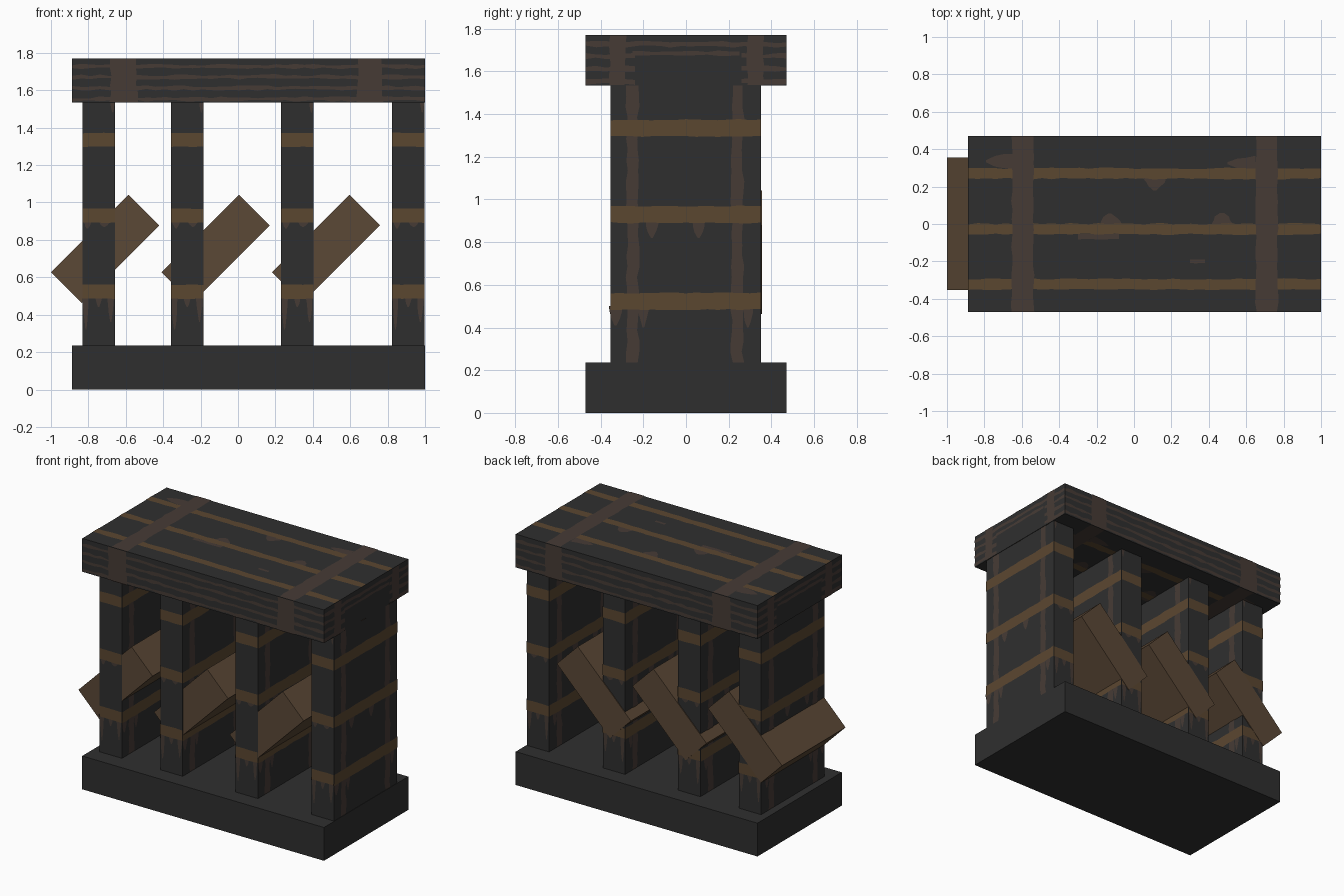
import bpy, bmesh, math, random
from mathutils import Vector, Matrix

if "Cube" in bpy.data.objects:
    bpy.data.objects.remove(bpy.data.objects["Cube"])

random.seed(4)


def material(name, rgb):
    m = bpy.data.materials.new(name)
    m.diffuse_color = (*rgb, 1)
    m.use_nodes = True
    m.node_tree.nodes["Principled BSDF"].inputs["Base Color"].default_value = m.diffuse_color
    return m


DARK = material("charcoal", (0.028, 0.028, 0.028))
RUST = material("rust_brown", (0.105, 0.063, 0.030))
GREY = material("grey_brown", (0.062, 0.044, 0.036))
WOOD = material("plank_brown", (0.105, 0.065, 0.037))
X, Y, Z = Vector((1, 0, 0)), Vector((0, 1, 0)), Vector((0, 0, 1))


def box(name, lo, hi, mat, turn=0):
    """Box from corner to corner, optionally turned about its y axis."""
    lo, hi = Vector(lo), Vector(hi)
    bm = bmesh.new()
    bmesh.ops.create_cube(bm, size=1, matrix=Matrix.Diagonal((*(hi - lo), 1)))
    me = bpy.data.meshes.new(name)
    bm.to_mesh(me)
    bm.free()
    me.materials.append(mat)
    ob = bpy.data.objects.new(name, me)
    ob.location = (lo + hi) / 2
    ob.rotation_euler.y = turn
    bpy.context.collection.objects.link(ob)


class Paint:
    """Thin streaks laid on flat faces, gathered in one object."""

    def __init__(self, name):
        self.name, self.bm = name, bmesh.new()

    def on(self, origin, u, v, n):
        self.frame = (Vector(origin), u, v, n)

    def streak(self, a0, a1, mid, half, mat, upright=False, wobble=0.15, lift=0.002, taper=False):
        o, u, v, n = self.frame
        if upright:
            u, v = v, u
        steps = max(3, round(abs(a1 - a0) / 0.05))
        rows = []
        for i in range(steps + 1):
            t = i / steps
            w = half * (math.sqrt(max(0.02, 1 - t)) if taper else 1)
            p = o + n * lift + u * (a0 + (a1 - a0) * t)
            rows.append([self.bm.verts.new(p + v * (mid + s * w * (1 + random.uniform(-wobble, wobble))))
                         for s in (-1, 1)])
        for (a, b), (c, d) in zip(rows, rows[1:]):
            f = self.bm.faces.new((a, b, d, c))
            f.normal_update()
            if f.normal.dot(n) < 0:
                f.normal_flip()
            f.material_index = 0 if mat is RUST else 1

    def finish(self):
        me = bpy.data.meshes.new(self.name)
        self.bm.to_mesh(me)
        self.bm.free()
        me.materials.append(RUST)
        me.materials.append(GREY)
        bpy.context.collection.objects.link(bpy.data.objects.new(self.name, me))


# Base slab and top slab
box("base_slab", (-0.887, -0.47, 0), (1, 0.47, 0.235), DARK)
box("top_slab", (-0.887, -0.47, 1.535), (1, 0.47, 1.77), DARK)

# Four upright walls with rust bands and drips
FRONT, BACK = -0.354, 0.351
BANDS = (1.335, 0.93, 0.523)
walls = Paint("wall_rust")
for i, cx in enumerate((-0.745, -0.271, 0.317, 0.91)):
    box(f"wall_{i + 1}", (cx - 0.087, FRONT, 0.235), (cx + 0.087, BACK, 1.535), DARK)
    for s in (-1, 1):
        # broad sides
        walls.on((cx + s * 0.087, 0, 0), Y, Z, X * s)
        for z in BANDS:
            walls.streak(FRONT, BACK, z, 0.039, RUST, lift=0.003, wobble=0.08)
        for y in (-0.25, 0.24):
            walls.streak(0.237, 1.533, y, 0.027, GREY, upright=True, wobble=0.25)
            walls.streak(0.5, 0.4, y + 0.05, 0.025, GREY, upright=True, taper=True)
        for y, z in ((-0.16, 0.82), (0.06, 0.82), (-0.33, 0.41)):
            top = 0.9 if z > 0.6 else 0.5
            walls.streak(top, z, y, 0.032, GREY, upright=True, taper=True)
        # narrow ends
        walls.on((cx, FRONT if s < 0 else BACK, 0), X, Z, Y * s)
        for z in BANDS:
            walls.streak(-0.087, 0.087, z, 0.037, RUST, lift=0.003, wobble=0.06)
        for x, z0, z1, w in ((-0.068, 0.5, 0.32, 0.017), (0.065, 0.5, 0.36, 0.018), (0.0, 0.5, 0.44, 0.02),
                             (0.075, 1.533, 1.48, 0.011), (-0.06, 0.9, 0.86, 0.02), (0.03, 0.9, 0.87, 0.03)):
            walls.streak(z0, z1, x, w, GREY, upright=True, taper=True)
walls.finish()

# Top slab: long rust lines crossed by two grey-brown bands
slab = Paint("top_slab_rust")
L, R = -0.887, 1.0
for z, n in ((1.77, Z), (1.535, -Z)):
    slab.on((0, 0, z), X, Y, n)
    for y in (0.27, -0.027, -0.322):
        slab.streak(L, R, y, 0.028, RUST, wobble=0.15)
    for x in (-0.595, 0.71):
        slab.streak(-0.47, 0.47, x, 0.058, GREY, upright=True, lift=0.003, wobble=0.08)
    # patches beside the lines
    for x0, x1, y, w in ((-0.65, -0.79, 0.335, 0.045), (0.65, 0.5, 0.325, 0.04), (-0.3, -0.08, -0.067, 0.014),
                         (0.3, 0.38, -0.2, 0.01)):
        slab.streak(x0, x1, y, w, GREY, taper=abs(x0) == 0.65)
    for x, y0, y1 in ((0.11, 0.245, 0.18), (-0.13, 0.0, 0.055), (0.47, 0.0, 0.06)):
        slab.streak(y0, y1, x, 0.06, GREY, upright=True, taper=True)

# Top slab edges: thin grain lines and wide bands
LINES = (1.727, 1.671, 1.612, 1.553)
for s in (-1, 1):
    slab.on((0, s * 0.47, 0), X, Z, Y * s)
    for z in LINES:
        slab.streak(L, R, z, 0.0095, GREY, wobble=0.6)
    for x, w in ((-0.61, 0.07), (0.705, 0.065)):
        slab.streak(1.536, 1.769, x, w, GREY, upright=True, lift=0.003, wobble=0.1)
    slab.on((R if s > 0 else L, 0, 0), Y, Z, X * s)
    for z in LINES:
        spans = ((-0.47, 0.47),) if z > 1.7 else ((-0.47, -0.24), (0.26, 0.47))
        for a, b in spans:
            slab.streak(a, b, z, 0.011, GREY, wobble=0.5)
    slab.streak(-0.25, 0.25, 1.685, 0.009, GREY, wobble=0.5)
    for y in (-0.32, 0.325):
        slab.streak(1.536, 1.769, y, 0.037, GREY, upright=True, lift=0.003, wobble=0.15)
slab.finish()

# Slanted planks leaning through the gaps
for i, cx in enumerate((-0.71, -0.12, 0.47)):
    box(f"slanted_plank_{i + 1}", (cx - 0.293, -0.352, 0.752 - 0.116), (cx + 0.293, 0.356, 0.752 + 0.116),
        WOOD, -math.pi / 4)
